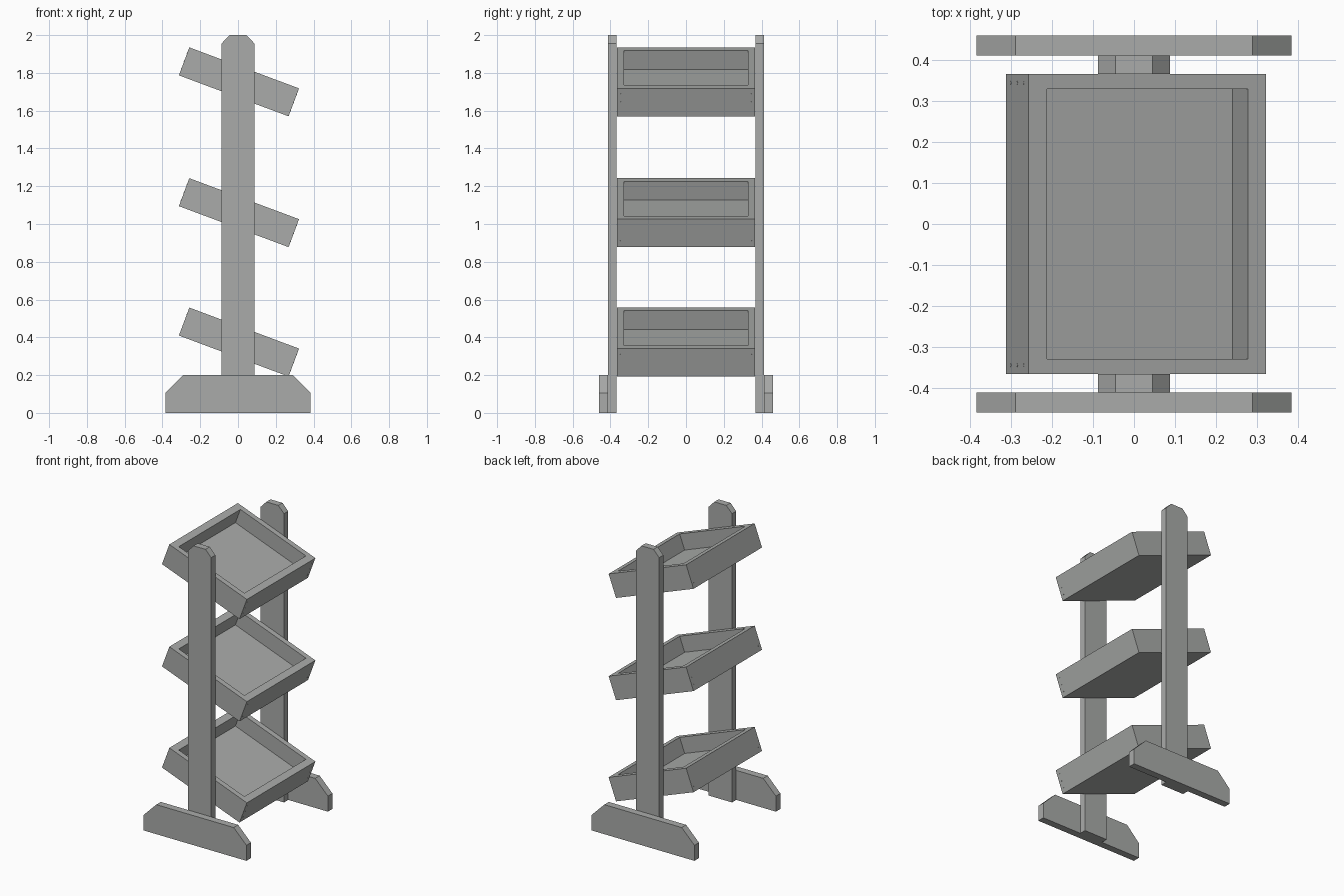
import bpy, bmesh, math
from mathutils import Matrix

cube = bpy.data.objects.get("Cube")
if cube:
    bpy.data.objects.remove(cube, do_unlink=True)

grey = bpy.data.materials.new("plain_grey")
grey.use_nodes = True
colour = (0.40, 0.41, 0.40, 1)
grey.diffuse_color = colour
grey.node_tree.nodes["Principled BSDF"].inputs["Base Color"].default_value = colour


def finish(bm, name):
    bmesh.ops.recalc_face_normals(bm, faces=bm.faces)
    mesh = bpy.data.meshes.new(name)
    bm.to_mesh(mesh)
    bm.free()
    mesh.materials.append(grey)
    obj = bpy.data.objects.new(name, mesh)
    bpy.context.collection.objects.link(obj)
    return obj


def board(name, half_profile, y0, y1):
    """Upright board: a half outline in x and z, mirrored, with thickness along y."""
    outline = half_profile + [(-x, z) for x, z in reversed(half_profile)]
    bm = bmesh.new()
    face = bm.faces.new([bm.verts.new((x, y0, z)) for x, z in outline])
    ext = bmesh.ops.extrude_face_region(bm, geom=[face])
    verts = [v for v in ext["geom"] if isinstance(v, bmesh.types.BMVert)]
    bmesh.ops.translate(bm, verts=verts, vec=(0, y1 - y0, 0))
    return finish(bm, name)


# Posts and feet at both ends
post = [(0.0875, 0), (0.0875, 1.955), (0.045, 2)]
foot = [(0.385, 0), (0.385, 0.105), (0.29, 0.2)]
for side, s in (("front", -1), ("back", 1)):
    board(side + "_post", post, s * 0.367, s * 0.412)
    board(side + "_foot", foot, s * 0.412, s * 0.46)

# Tilted open trays
LENGTH, WIDTH, HEIGHT = 0.62, 0.733, 0.158
END_WALL, SIDE_WALL, DEPTH = 0.048, 0.037, 0.106


def tray(name, z):
    bm = bmesh.new()
    bmesh.ops.create_cube(bm, size=1, matrix=Matrix.Diagonal((LENGTH, WIDTH, HEIGHT, 1)))
    top = max(bm.faces, key=lambda f: f.calc_center_median().z)
    # Rim, then hollow
    bmesh.ops.inset_region(bm, faces=[top], thickness=0.02)
    for v in top.verts:
        v.co.x = math.copysign(LENGTH / 2 - END_WALL, v.co.x)
        v.co.y = math.copysign(WIDTH / 2 - SIDE_WALL, v.co.y)
    floor = bmesh.ops.extrude_discrete_faces(bm, faces=[top])["faces"][0]
    bmesh.ops.translate(bm, verts=floor.verts, vec=(0, 0, -DEPTH))
    # Screw heads at the corners of the end walls
    for sx in (-1, 1):
        for sy in (-1, 1):
            for h in (-0.045, 0, 0.045):
                place = Matrix.Translation((sx * LENGTH / 2, sy * 0.345, h))
                bmesh.ops.create_cone(bm, cap_ends=True, segments=8, radius1=0.004,
                                      radius2=0.004, depth=0.002,
                                      matrix=place @ Matrix.Rotation(math.pi / 2, 4, "Y"))
    obj = finish(bm, name)
    obj.location = (0.005, 0, z)
    obj.rotation_euler.y = math.radians(20.5)


for name, z in (("lower_tray", 0.375), ("middle_tray", 1.06), ("upper_tray", 1.7525)):
    tray(name, z)
